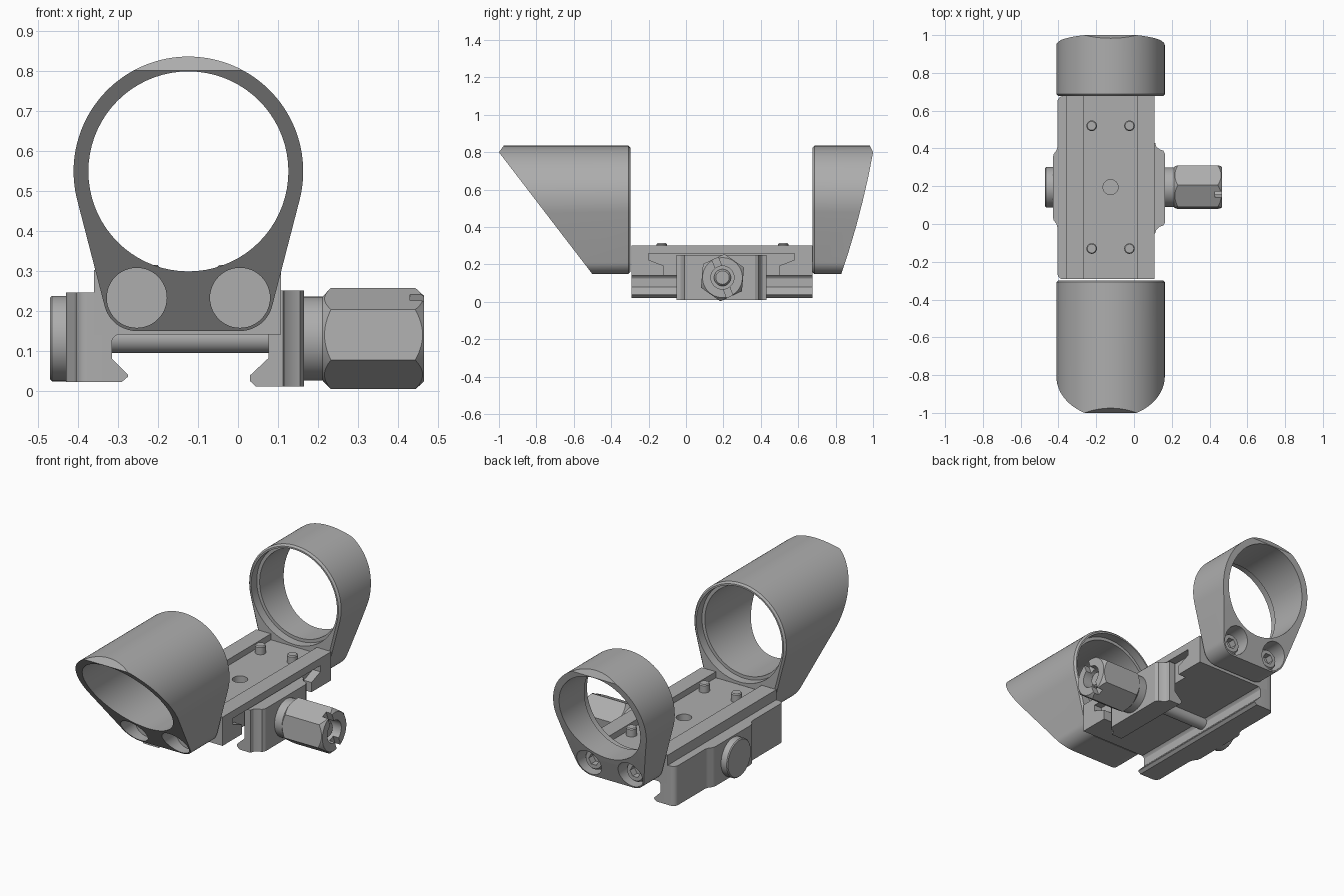
import bpy, bmesh
from math import sin, cos, pi, radians

cube = bpy.data.objects.get("Cube")
if cube:
    bpy.data.objects.remove(cube)

metal = bpy.data.materials.new("grey metal")
metal.use_nodes = True
grey = (0.42, 0.42, 0.42, 1)
metal.diffuse_color = grey
metal.node_tree.nodes["Principled BSDF"].inputs["Base Color"].default_value = grey

CX, RZ = -0.124, 0.548      # ring axis
SX, SZ = 0.129, 0.232       # screw offset and height
BY, BZ = 0.195, 0.13        # clamp bolt axis
Y0, Y1 = -0.292, 0.677      # ends of the base


def loft(name, rings):
    """Closed solid through rings of equal point count."""
    bm = bmesh.new()
    vs = [[bm.verts.new(p) for p in ring] for ring in rings]
    n = len(vs[0])
    for a, b in zip(vs, vs[1:]):
        for i in range(n):
            j = (i + 1) % n
            bm.faces.new((a[i], a[j], b[j], b[i]))
    bm.faces.new(vs[0])
    bm.faces.new(vs[-1])
    bmesh.ops.recalc_face_normals(bm, faces=bm.faces)
    mesh = bpy.data.meshes.new(name)
    bm.to_mesh(mesh)
    bm.free()
    mesh.materials.append(metal)
    ob = bpy.data.objects.new(name, mesh)
    bpy.context.collection.objects.link(ob)
    return ob


def place(axis, pts, t):
    order = {"x": lambda u, v: (t, u, v), "y": lambda u, v: (u, t, v), "z": lambda u, v: (u, v, t)}
    return [order[axis](u, v) for u, v in pts]


def prism(name, axis, pts, a, b):
    return loft(name, [place(axis, pts, a), place(axis, pts, b)])


def box(name, x0, x1, y0, y1, z0, z1):
    return prism(name, "z", [(x0, y0), (x1, y0), (x1, y1), (x0, y1)], z0, z1)


def arc(cx, cy, r, a, b, n):
    return [(cx + r * cos(radians(a + (b - a) * i / n)),
             cy + r * sin(radians(a + (b - a) * i / n))) for i in range(n + 1)]


def turned(name, axis, c, steps, n=48, rot=0):
    """Round or polygonal part from (position, radius) steps."""
    return loft(name, [place(axis, arc(*c, r, rot, rot + 360, n)[:-1], t) for t, r in steps])


def combine(ob, tool, op="DIFFERENCE"):
    mod = ob.modifiers.new("cut", "BOOLEAN")
    mod.operation, mod.object, mod.solver = op, tool, "EXACT"
    bpy.context.view_layer.objects.active = ob
    bpy.ops.object.modifier_apply(modifier=mod.name)
    bpy.data.objects.remove(tool)


def smooth(ob):
    bpy.ops.object.select_all(action="DESELECT")
    ob.select_set(True)
    bpy.context.view_layer.objects.active = ob
    bpy.ops.object.shade_smooth_by_angle(angle=radians(28))


def hood_outline(inset):
    """Ring tapering down to a foot with two rounded corners."""
    R, r, a = 0.287 - inset, 0.083 - inset, 14.5
    return (arc(CX, RZ, R, -a, 180 + a, 72)
            + arc(CX - SX, SZ, r, 180 + a, 270, 10)
            + arc(CX + SX, SZ, r, 270, 360 - a, 10))


def hood(name, inner, outer, trim, seat_y):
    """Hood whose flat end is at inner; trim is the y-z profile cut away."""
    d = 1 if outer > inner else -1
    ob = loft(name, [place("y", hood_outline(e), y) for e, y in
                     ((0.01, inner), (0, inner + d * 0.01), (0, outer + d * 0.05))])
    combine(ob, prism("trim", "x", trim, -1, 1))
    combine(ob, turned("bore", "y", (CX, RZ), [(inner - d * 0.1, 0.25), (outer + d * 0.2, 0.25)], 72))
    combine(ob, turned("rebate", "y", (CX, RZ), [(inner - d * 0.1, 0.268), (inner + d * 0.05, 0.268)], 72))
    for s in (-1, 1):
        combine(ob, turned("hole", "y", (CX + s * SX, SZ), [(seat_y, 0.075), (outer + d * 0.2, 0.075)]))
    smooth(ob)


# Hoods with raked openings
hood("front_hood", Y0 - 0.006, -1.0,
     [(-0.97, 0.842), (-1.0, 0.8), (-0.5, 0.148), (-0.46, 0.096), (-1.3, 0.096), (-1.3, 0.842)], -0.45)
rake = [(0.815, 0.1), (0.83, 0.148), (0.87, 0.27), (0.91, 0.405), (0.945, 0.54), (0.975, 0.67), (1.0, 0.8)]
hood("rear_hood", Y1, 1.0, rake + [(0.98, 0.842), (1.3, 0.842), (1.3, 0.1)], 0.76)

# Socket screws in the rear hood
for side, s in (("right", -1), ("left", 1)):
    c = (CX + s * SX, SZ)
    screw = turned("rear_screw_" + side, "y", c, [(0.75, 0.058), (0.805, 0.058), (0.815, 0.05)])
    combine(screw, turned("socket", "y", c, [(0.775, 0.032), (0.9, 0.032)], 6))
    smooth(screw)

# Base plate with top channel, index hole and side pocket
base = box("base_plate", -0.36, 0.108, Y0, Y1, 0.14, 0.302)
combine(base, box("channel", -0.268, 0.018, -1, 1, 0.268, 0.4))
combine(base, turned("index_hole", "z", (CX, BY), [(0.2, 0.04), (0.4, 0.04)], 32))
pocket = [(-0.12, 0.1), (-0.12, 0.195), (-0.15, 0.205), (-0.2, 0.225), (-0.2, 0.26),
          (0.58, 0.26), (0.58, 0.225), (0.53, 0.205), (0.5, 0.195), (0.5, 0.1)]
combine(base, prism("pocket", "x", pocket, 0.06, 0.3))
smooth(base)

# Locating pins
for i, (s, y) in enumerate([(s, y) for s in (-1, 1) for y in (-0.13, 0.52)]):
    smooth(turned(f"locating_pin_{i + 1}", "z", (CX + s * 0.1, y),
                  [(0.25, 0.028), (0.308, 0.028), (0.314, 0.023)], 24))

# Fixed jaw on the right side, with a thicker middle
plan = ([(-0.315, Y0), (-0.315, Y1)] + arc(-0.375, Y1 - 0.03, 0.03, 90, 180, 6)
        + [(-0.405, 0.41), (-0.41, 0.39), (-0.425, 0.37), (-0.43, 0.35),
           (-0.43, 0.04), (-0.425, 0.02), (-0.41, 0), (-0.405, -0.02)]
        + arc(-0.375, Y0 + 0.03, 0.03, 180, 270, 6))
smooth(prism("fixed_jaw", "z", plan, 0.022, 0.245))
lip = [(-0.33, 0.022), (-0.29, 0.022), (-0.275, 0.035), (-0.275, 0.04), (-0.318, 0.083),
       (-0.318, 0.118), (-0.312, 0.132), (-0.3, 0.142), (-0.33, 0.142)]
smooth(prism("fixed_jaw_lip", "y", lip, Y0, Y1))

# Moving jaw on the left side
plan = [(0.076, -0.05), (0.112, -0.05), (0.118, -0.03), (0.135, -0.015), (0.155, -0.008), (0.165, 0.01)]
plan += [(x, 2 * 0.19 - y) for x, y in reversed(plan)]
smooth(prism("moving_jaw", "z", plan, 0.01, 0.25))
lip = [(0.09, 0.01), (0.045, 0.01), (0.03, 0.024), (0.03, 0.038), (0.078, 0.083), (0.09, 0.083)]
smooth(prism("moving_jaw_lip", "y", lip, -0.05, 0.43))

# Cross bolt with round head
smooth(turned("cross_bolt", "x", (BY, BZ), [(-0.35, 0.036), (0.1, 0.036)], 32))
smooth(turned("bolt_head", "x", (BY, BZ), [(-0.47, 0.102), (-0.465, 0.107), (-0.4, 0.107)]))
smooth(turned("nut_collar", "x", (BY, BZ), [(0.15, 0.105), (0.22, 0.105)]))

# Chamfered hex nut with hollow, slotted end
nut = turned("hex_nut", "x", (BY, BZ), [(0.21, 0.127), (0.465, 0.127)], 6, 25)
combine(nut, turned("chamfer", "x", (BY, BZ),
                    [(0.205, 0.098), (0.235, 0.13), (0.44, 0.13), (0.47, 0.102)], 72), "INTERSECT")
combine(nut, turned("hollow", "x", (BY, BZ), [(0.39, 0.062), (0.5, 0.062)]))
a = radians(111)
slot = [(BY + u * cos(a) - v * sin(a), BZ + u * sin(a) + v * cos(a))
        for u, v in ((-0.2, -0.018), (0.2, -0.018), (0.2, 0.018), (-0.2, 0.018))]
combine(nut, prism("slot", "x", slot, 0.43, 0.5))
smooth(nut)
smooth(turned("bolt_end", "x", (BY, BZ), [(0.38, 0.045), (0.42, 0.045), (0.43, 0.036)], 32))
